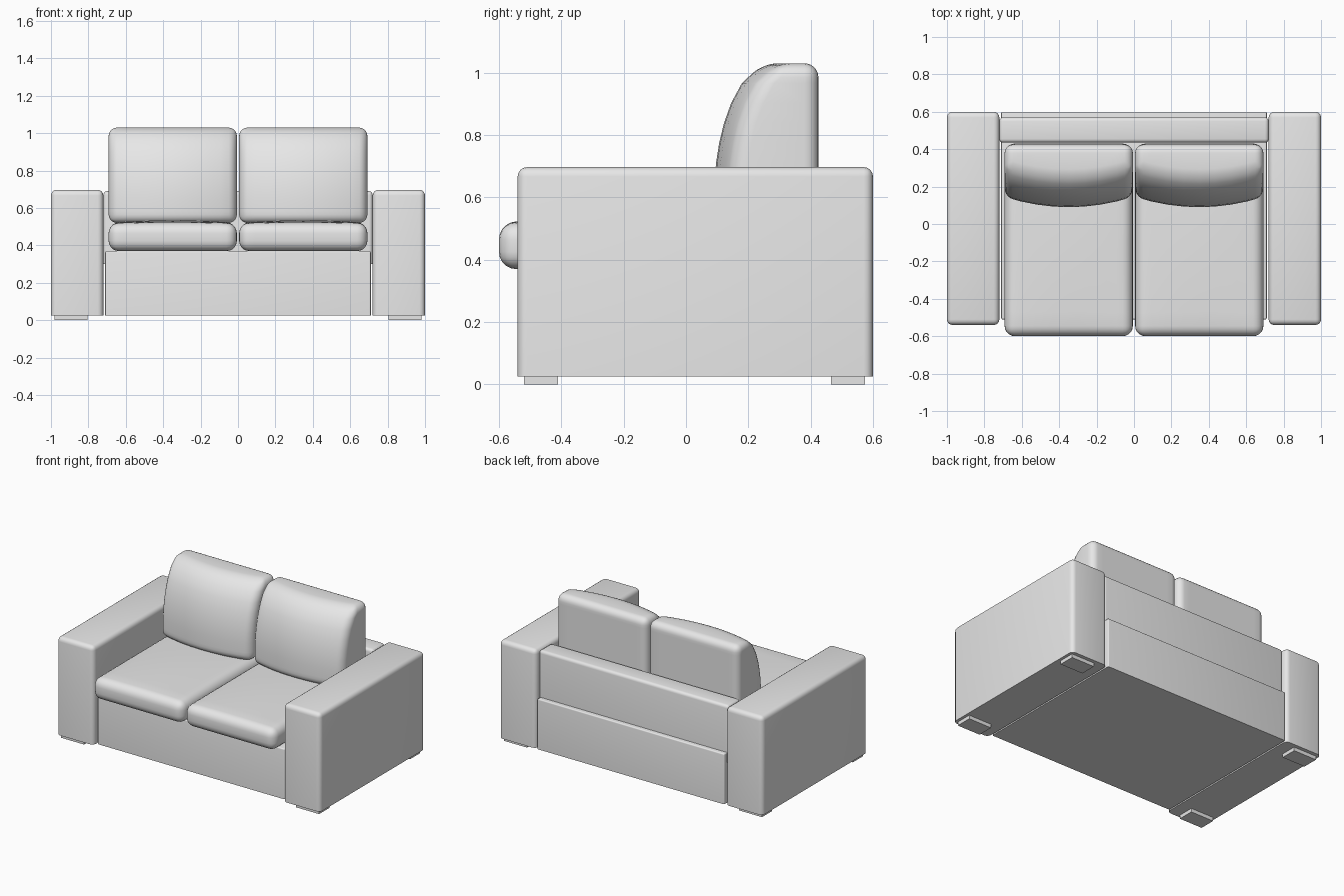
import bpy
import bmesh
from mathutils import Vector

if "Cube" in bpy.data.objects:
    bpy.data.objects.remove(bpy.data.objects["Cube"], do_unlink=True)

GREY = (0.8, 0.8, 0.8, 1)
fabric = bpy.data.materials.new("grey_fabric")
fabric.use_nodes = True
fabric.diffuse_color = GREY
fabric.node_tree.nodes["Principled BSDF"].inputs["Base Color"].default_value = GREY


def box_mesh(lo, hi):
    """Bmesh box between two corners."""
    lo, hi = Vector(lo), Vector(hi)
    bm = bmesh.new()
    bmesh.ops.create_cube(bm, size=1)
    for v in bm.verts:
        v.co = (lo + hi) / 2 + v.co * (hi - lo)
    return bm


def finish(bm, name):
    """Turn a bmesh into a named, smoothly shaded object."""
    bmesh.ops.recalc_face_normals(bm, faces=bm.faces)
    mesh = bpy.data.meshes.new(name)
    bm.to_mesh(mesh)
    bm.free()
    obj = bpy.data.objects.new(name, mesh)
    bpy.context.collection.objects.link(obj)
    mesh.materials.append(fabric)
    bpy.ops.object.select_all(action='DESELECT')
    obj.select_set(True)
    bpy.context.view_layer.objects.active = obj
    return obj


def panel(name, lo, hi, radius):
    """Box with rounded edges and a sharp, flat underside."""
    bm = box_mesh(lo, hi)
    if radius:
        edges = [e for e in bm.edges if max(v.co.z for v in e.verts) > lo[2] + 0.001]
        bmesh.ops.bevel(bm, geom=edges, offset=radius, segments=4,
                        profile=0.5, affect='EDGES')
    finish(bm, name)
    bpy.ops.object.shade_smooth_by_angle(angle=0.6)


def cushion(name, lo, hi, cuts, shape, radius):
    """Box sliced along its axes, swollen by a rule and softly rounded."""
    bm = box_mesh(lo, hi)
    for axis, count in enumerate(cuts):
        normal = Vector((0, 0, 0))
        normal[axis] = 1
        for i in range(1, count):
            point = normal * (lo[axis] + (hi[axis] - lo[axis]) * i / count)
            bmesh.ops.bisect_plane(bm, geom=bm.verts[:] + bm.edges[:] + bm.faces[:],
                                   plane_co=point, plane_no=normal)
    for v in bm.verts:
        u, w, t = (2 * (v.co[a] - lo[a]) / (hi[a] - lo[a]) - 1 for a in range(3))
        shape(v.co, u, w, t)
    obj = finish(bm, name)
    bevel = obj.modifiers.new("soft_edges", 'BEVEL')
    bevel.width = radius
    bevel.segments = 5
    bevel.limit_method = 'ANGLE'
    bevel.angle_limit = 0.6
    bpy.ops.object.modifier_apply(modifier=bevel.name)
    bpy.ops.object.shade_smooth_by_angle(angle=0.7)


def seat_crown(co, u, w, t):
    if t > 0:
        co.z += 0.015 * (1 - u * u) * (1 - w * w)


def back_bulge(co, u, w, t):
    # Front face leans back along an ellipse and swells in the middle
    if w < 0:
        rise = min(max((co.z - 0.6) / 0.44, 0), 1)
        co.y += 0.2 * (1 - (1 - rise * rise) ** 0.5) + 0.055 * u * u


# Frame
panel("base", (-0.71, -0.51, 0.025), (0.71, 0.6, 0.37), 0.008)
panel("backrest", (-0.72, 0.435, 0.3), (0.72, 0.57, 0.69), 0.02)

# Arms, feet and cushions on both sides
for side, s in (("left", 1), ("right", -1)):
    def span(a, b):
        return sorted((s * a, s * b))

    x0, x1 = span(0.72, 1)
    panel(side + "_arm", (x0, -0.54, 0.025), (x1, 0.6, 0.697), 0.03)
    x0, x1 = span(0.805, 0.98)
    for end, y in (("front", -0.52), ("back", 0.465)):
        panel(f"{end}_{side}_foot", (x0, y, 0), (x1, y + 0.11, 0.025), 0)
    x0, x1 = span(0.006, 0.692)
    cushion(side + "_seat_cushion", (x0, -0.6, 0.37), (x1, 0.43, 0.52),
            (8, 8, 1), seat_crown, 0.055)
    cushion(side + "_back_cushion", (x0, 0.09, 0.52), (x1, 0.425, 1.03),
            (8, 1, 8), back_bulge, 0.045)
